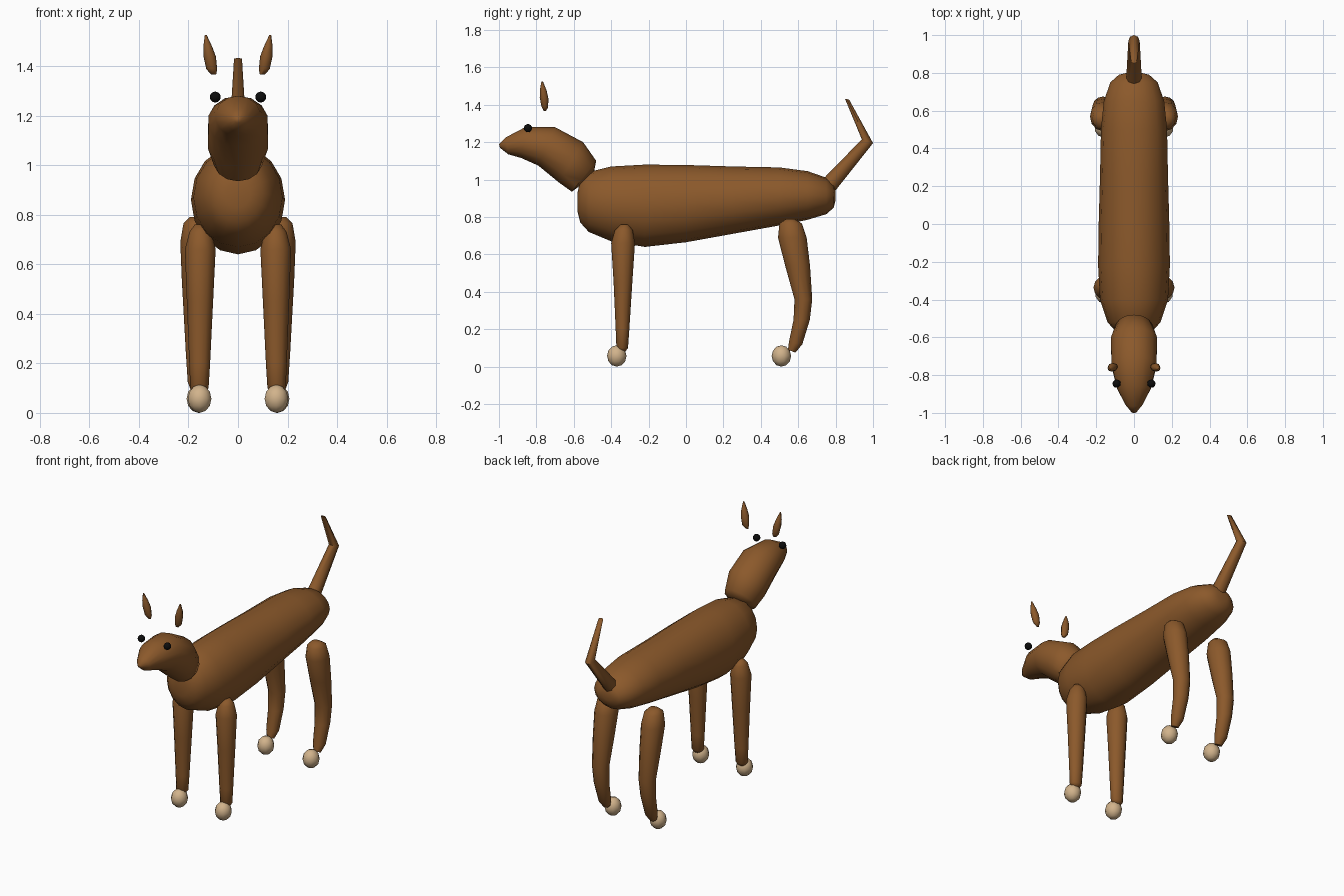
import bpy
import math
from mathutils import Vector

default_cube = bpy.data.objects.get("Cube")
if default_cube:
    bpy.data.objects.remove(default_cube, do_unlink=True)


def make_material(name, colour):
    material = bpy.data.materials.new(name)
    material.use_nodes = True
    rgba = (*colour, 1)
    material.diffuse_color = rgba
    material.node_tree.nodes["Principled BSDF"].inputs["Base Color"].default_value = rgba
    return material


brown = make_material("brown coat", (0.26, 0.1, 0.024))
tan = make_material("tan paw", (0.64, 0.45, 0.26))
black = make_material("black eye", (0.004, 0.004, 0.004))


def finish(obj, name, material, sharp_angle=60):
    obj.name = name
    obj.data.name = name
    obj.data.materials.append(material)
    obj.data.shade_smooth()
    obj.data.set_sharp_from_angle(angle=math.radians(sharp_angle))
    return obj


def loft(name, rings, sides, material, lean=None):
    """Skin elliptical rings; each ring is (start y, start z, end y, end z, half width).
    lean gives the x of the first and last ring centres."""
    x_first, x_last = lean or (0, 0)
    verts, faces = [], []
    for i, (ay, az, by, bz, half_width) in enumerate(rings):
        start, end = Vector((0, ay, az)), Vector((0, by, bz))
        centre, half = (start + end) / 2, (start - end) / 2
        centre.x = x_first + (x_last - x_first) * i / (len(rings) - 1)
        for s in range(sides):
            angle = math.tau * s / sides
            side = Vector((half_width * math.sin(angle), 0, 0))
            verts.append(centre + half * math.cos(angle) + side)
    for i in range(len(rings) - 1):
        for s in range(sides):
            a, b = i * sides + s, i * sides + (s + 1) % sides
            faces.append((a, b, b + sides, a + sides))
    last = (len(rings) - 1) * sides
    faces.append(tuple(reversed(range(sides))))
    faces.append(tuple(range(last, last + sides)))
    mesh = bpy.data.meshes.new(name)
    mesh.from_pydata(verts, [], faces)
    obj = bpy.data.objects.new(name, mesh)
    bpy.context.collection.objects.link(obj)
    # Make every shell face outwards
    bpy.context.view_layer.objects.active = obj
    obj.select_set(True)
    bpy.ops.object.mode_set(mode="EDIT")
    bpy.ops.mesh.select_all(action="SELECT")
    bpy.ops.mesh.normals_make_consistent(inside=False)
    bpy.ops.object.mode_set(mode="OBJECT")
    obj.select_set(False)
    return finish(obj, name, material)


def ball(name, location, radii, segments, rings, material):
    bpy.ops.mesh.primitive_uv_sphere_add(
        segments=segments, ring_count=rings, radius=1, location=location)
    obj = bpy.context.object
    obj.scale = radii
    bpy.ops.object.transform_apply(location=False, rotation=False, scale=True)
    obj.select_set(False)
    return finish(obj, name, material, 80)


# Body: deep chest tapering to the rump, given as (y, top, bottom, half width)
body_profile = [
    (-.58, .93, .83, .05), (-.565, 1, .77, .1), (-.52, 1.04, .72, .14),
    (-.4, 1.07, .67, .18), (-.22, 1.08, .64, .19), (0, 1.078, .665, .187),
    (.25, 1.07, .71, .18), (.5, 1.065, .755, .175), (.65, 1.045, .785, .16),
    (.75, 1.01, .815, .125), (.79, .97, .85, .08), (.8, .94, .89, .04),
]
loft("body", [(y, top, y, low, w) for y, top, low, w in body_profile], 16, brown)

# Head and neck in one shell, from the rounded neck end to the muzzle
loft("head_and_neck", [
    (-.49, 1.05, -.55, .98, .05), (-.48, 1.1, -.61, .935, .1),
    (-.55, 1.2, -.68, .985, .125), (-.7, 1.28, -.79, 1.075, .122),
    (-.86, 1.28, -.88, 1.115, .092), (-.965, 1.225, -.95, 1.135, .045),
    (-1, 1.19, -.995, 1.17, .012),
], 14, brown)

# Tail: rises backwards, then kinks up and forwards
loft("tail", [
    (.72, .99, .79, .93, .042), (.94, 1.215, 1, 1.195, .03),
    (.85, 1.432, .872, 1.428, .016),
], 8, brown)

# Leg profiles from the hip to the ankle
front_leg = [
    (-.35, .76, -.31, .76, .025), (-.38, .73, -.285, .73, .045),
    (-.4, .66, -.273, .66, .062), (-.387, .45, -.287, .45, .053),
    (-.376, .2, -.303, .2, .042), (-.372, .1, -.31, .1, .037),
    (-.36, .08, -.325, .08, .02),
]
hind_leg = [
    (.535, .79, .58, .79, .03), (.5, .765, .62, .765, .055),
    (.492, .69, .645, .69, .068), (.53, .54, .663, .54, .062),
    (.58, .36, .675, .36, .052), (.575, .25, .662, .25, .046),
    (.55, .13, .622, .12, .038), (.545, .09, .585, .075, .022),
]

# Paired parts, repeated on both sides
for side_name, side in (("left", 1), ("right", -1)):
    loft("front_leg_" + side_name, front_leg, 12, brown, (side * .15, side * .157))
    loft("hind_leg_" + side_name, hind_leg, 12, brown, (side * .165, side * .165))

    for paw, x, y in (("front_paw", .155, -.37), ("hind_paw", .16, .51)):
        ball(paw + "_" + side_name, (side * x, y, .057), (.05, .052, .057), 10, 6, tan)

    # Ears sit clear of the skull and lean outwards
    loft("ear_" + side_name, [
        (-.76, 1.366, -.75, 1.366, .01), (-.773, 1.39, -.737, 1.385, .022),
        (-.782, 1.44, -.736, 1.435, .025), (-.781, 1.48, -.745, 1.475, .018),
        (-.773, 1.525, -.765, 1.525, .004),
    ], 8, brown, (side * .098, side * .13))

    ball("eye_" + side_name, (side * .092, -.845, 1.275), (.022, .022, .022), 12, 8, black)
